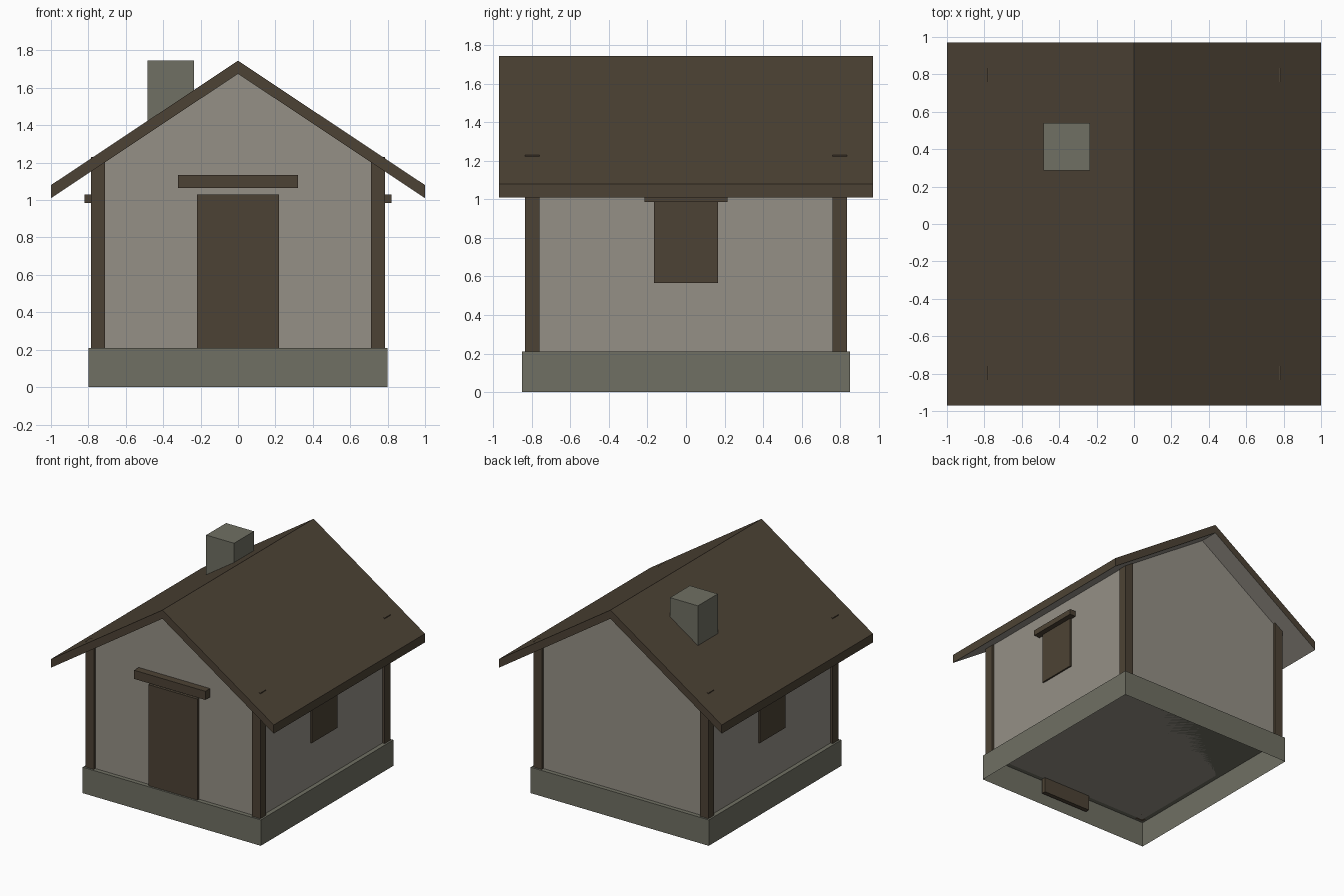
import bpy
import bmesh

cube = bpy.data.objects.get("Cube")
if cube:
    bpy.data.objects.remove(cube, do_unlink=True)


def material(name, rgb):
    m = bpy.data.materials.new(name)
    m.use_nodes = True
    m.diffuse_color = (*rgb, 1)
    m.node_tree.nodes["Principled BSDF"].inputs["Base Color"].default_value = (*rgb, 1)
    return m


STONE = material("grey stone", (0.16, 0.16, 0.125))
PLASTER = material("pale plaster", (0.30, 0.28, 0.24))
TIMBER = material("dark timber", (0.073, 0.055, 0.035))


def finish(name, bm, *mats):
    bmesh.ops.recalc_face_normals(bm, faces=bm.faces)
    mesh = bpy.data.meshes.new(name)
    bm.to_mesh(mesh)
    bm.free()
    for m in mats:
        mesh.materials.append(m)
    obj = bpy.data.objects.new(name, mesh)
    bpy.context.collection.objects.link(obj)
    return obj


def prism(name, profile, half_depth, *mats):
    """Extrude an x-z profile along y, centred on y = 0."""
    bm = bmesh.new()
    face = bm.faces.new([bm.verts.new((x, -half_depth, z)) for x, z in profile])
    new = bmesh.ops.extrude_face_region(bm, geom=[face])["geom"]
    verts = [v for v in new if isinstance(v, bmesh.types.BMVert)]
    bmesh.ops.translate(bm, verts=verts, vec=(0, 2 * half_depth, 0))
    return finish(name, bm, *mats)


def box(name, xs, ys, zs, mat, open_bottom=False):
    bm = bmesh.new()
    bmesh.ops.create_cube(bm, size=1)
    for v in bm.verts:
        v.co = [r[0] if c < 0 else r[1] for c, r in zip(v.co, (xs, ys, zs))]
    obj_faces = [f for f in bm.faces if all(v.co.z == zs[0] for v in f.verts)]
    if open_bottom:
        bmesh.ops.delete(bm, geom=obj_faces, context="FACES_ONLY")
    return finish(name, bm, mat)


BASE_TOP = 0.21
RIDGE, EAVE, THICK = 1.745, 1.08, 0.07
WALL_X, WALL_Y = 0.765, 0.815
slope = RIDGE - EAVE

# Hollow stone foundation
box("foundation", (-0.8, 0.8), (-0.85, 0.85), (0, BASE_TOP), STONE, open_bottom=True)

# Plastered body with its two gables
shoulder = RIDGE - THICK - slope * WALL_X
prism("walls", [(-WALL_X, BASE_TOP), (WALL_X, BASE_TOP), (WALL_X, shoulder),
                (0, RIDGE - THICK), (-WALL_X, shoulder)], WALL_Y, PLASTER)

# Pitched roof slab with a pale underside
roof = prism("roof", [(-1, EAVE), (0, RIDGE), (1, EAVE), (1, EAVE - THICK),
                      (0, RIDGE - THICK), (-1, EAVE - THICK)], 0.97, TIMBER, PLASTER)
for p in roof.data.polygons:
    p.material_index = int(p.normal.z < -0.5)

# Corner posts, just breaking through the roof
for sx, side in ((-1, "right"), (1, "left")):
    for sy, end in ((-1, "front"), (1, "back")):
        box(f"{end}_{side}_post", sorted((sx * 0.71, sx * 0.785)),
            sorted((sy * 0.76, sy * 0.835)), (BASE_TOP, 1.23), TIMBER)

# Door and its lintel
box("door", (-0.22, 0.22), (-0.835, -0.80), (0.085, 1.03), TIMBER)
box("door_lintel", (-0.32, 0.32), (-0.875, -0.81), (1.065, 1.135), TIMBER)

# Side windows with lintels
for sx, side in ((-1, "right"), (1, "left")):
    box(f"{side}_window", sorted((sx * 0.75, sx * 0.778)), (-0.165, 0.165),
        (0.565, 0.985), TIMBER)
    box(f"{side}_window_lintel", sorted((sx * 0.755, sx * 0.82)), (-0.215, 0.215),
        (0.985, 1.03), TIMBER)

# Chimney
box("chimney", (-0.485, -0.235), (0.285, 0.54), (1.25, RIDGE), STONE)
